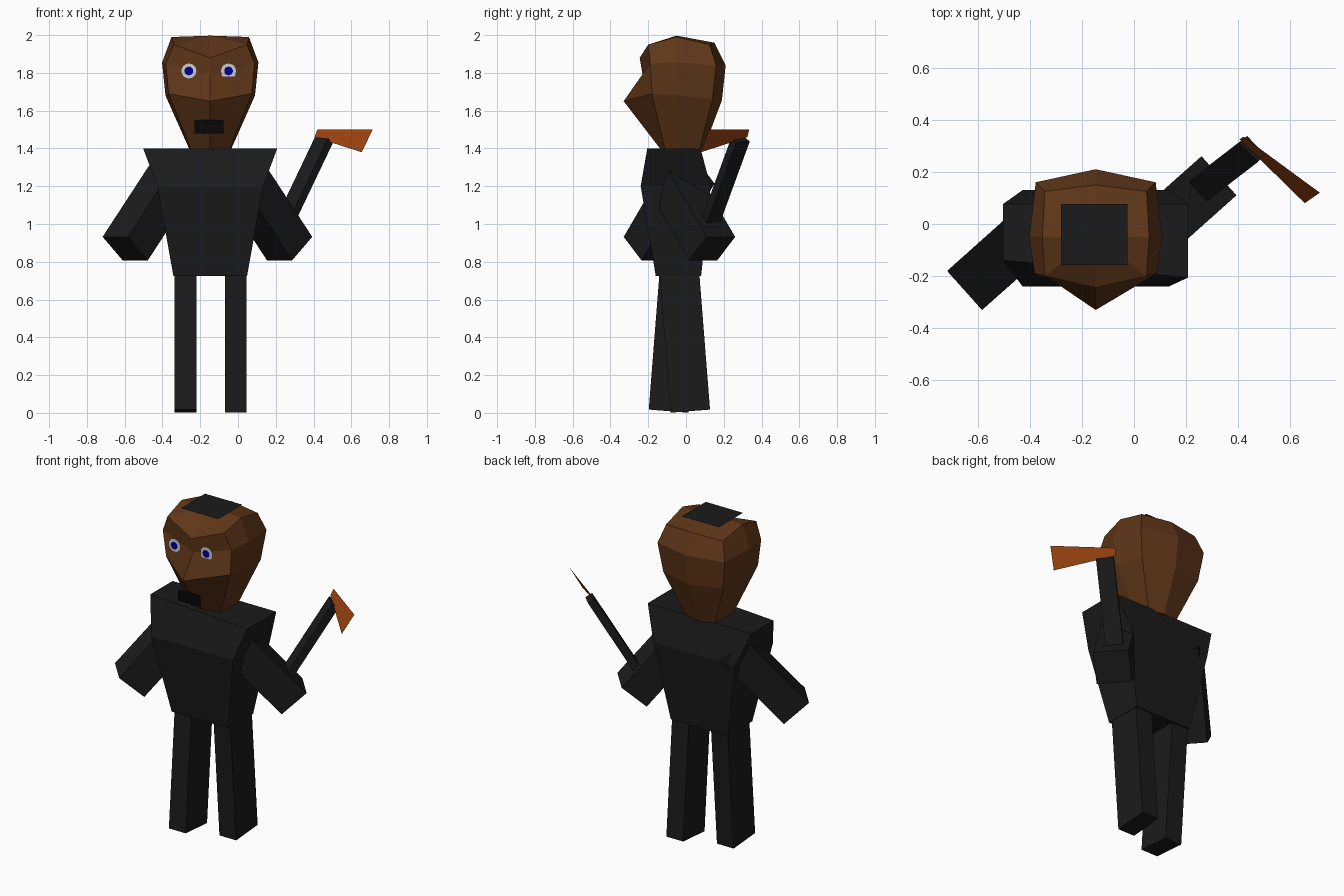
import bpy, bmesh
from math import radians, sin, cos, pi
from mathutils import Vector, Matrix

if "Cube" in bpy.data.objects:
    bpy.data.objects.remove(bpy.data.objects["Cube"])

CX = -0.147  # body centre line


def material(name, rgb):
    m = bpy.data.materials.new(name)
    m.diffuse_color = (*rgb, 1)
    m.use_nodes = True
    m.node_tree.nodes["Principled BSDF"].inputs["Base Color"].default_value = m.diffuse_color
    return m


DARK = material("dark_cloth", (0.011, 0.011, 0.011))
BLACK = material("black", (0.002, 0.002, 0.002))
SKIN = material("brown_skin", (0.115, 0.037, 0.009))
WHITE = material("eye_white", (0.6, 0.6, 0.6))
BLUE = material("iris_blue", (0.0, 0.0, 0.3))
RUST = material("rust", (0.33, 0.055, 0.005))


def finish(name, bm, mat):
    bmesh.ops.recalc_face_normals(bm, faces=bm.faces[:])
    me = bpy.data.meshes.new(name)
    bm.to_mesh(me)
    bm.free()
    me.materials.append(mat)
    ob = bpy.data.objects.new(name, me)
    bpy.context.collection.objects.link(ob)
    return ob


def loft(name, rings, mat, top=None):
    """Skin a stack of point rings; the top closes flat or to a point."""
    bm = bmesh.new()
    vs = [[bm.verts.new(p) for p in r] for r in rings]
    n = len(rings[0])
    for a, b in zip(vs, vs[1:]):
        for i in range(n):
            j = (i + 1) % n
            bm.faces.new((a[i], a[j], b[j], b[i]))
    bm.faces.new(vs[0][::-1])
    if top:
        t = bm.verts.new(top)
        for i in range(n):
            bm.faces.new((vs[-1][i], vs[-1][(i + 1) % n], t))
    else:
        bm.faces.new(vs[-1])
    return finish(name, bm, mat)


def bar(name, centre, u, v, length, mat):
    """Box whose end face is centred at centre with edges u, v; runs along u x v."""
    c, u, v = Vector(centre), Vector(u), Vector(v)
    w = u.cross(v).normalized() * length
    ring = [c + (u * a + v * b) / 2 for a, b in ((-1, -1), (1, -1), (1, 1), (-1, 1))]
    return loft(name, [ring, [p + w for p in ring]], mat)


def sheet(name, pts, mat):
    bm = bmesh.new()
    bm.faces.new([bm.verts.new(p) for p in pts])
    return finish(name, bm, mat)


def disc(name, x, y, z, r, mat):
    ring = [2 * pi * i / 20 for i in range(20)]
    return sheet(name, [(x + r * cos(a), y, z + r * sin(a)) for a in ring], mat)


# Torso: tapered box with a crease at chest height, one shoulder set back
torso = []
for z, hw, yf, yb in ((0.725, 0.195, -0.16, 0.08), (1.2, 0.28, -0.24, 0.13), (1.4, 0.355, -0.205, 0.077)):
    torso.append([(CX - hw, yf, z), (CX + hw, yf, z), (CX + hw, yb, z), (CX - hw, yb, z)])
torso[2][0] = (CX - 0.355, -0.14, 1.4)
loft("torso", torso, DARK)


# Head: eight-sided rings (front middle, corner, side, corner, back middle, mirrored)
def head_ring(fm, fc, s, bc, bk):
    half = [fc, s, bc]
    pts = [(0, *fm)] + half + [(0, *bk)] + [(-x, y, z) for x, y, z in half[::-1]]
    return [(CX + x, y, z) for x, y, z in pts]


head = [
    head_ring((-0.13, 1.39), (0.10, -0.11, 1.39), (0.108, -0.03, 1.39), (0.10, 0.07, 1.39), (0.09, 1.39)),
    head_ring((-0.33, 1.65), (0.22, -0.18, 1.69), (0.237, -0.04, 1.68), (0.205, 0.14, 1.66), (0.19, 1.655)),
    head_ring((-0.23, 1.79), (0.235, -0.19, 1.85), (0.255, -0.05, 1.855), (0.23, 0.16, 1.84), (0.21, 1.84)),
    head_ring((-0.245, 1.88), (0.195, -0.2, 1.95), (0.205, -0.05, 1.99), (0.195, 0.125, 1.95), (0.15, 1.96)),
]
loft("head", head, SKIN, top=(CX, -0.05, 1.997))

# Flat cap patch on top of the head
sheet("cap_patch", [(-0.28, -0.158, 2.0), (-0.025, -0.158, 2.0), (-0.025, 0.077, 2.0), (-0.28, 0.077, 2.0)], DARK)

# Eyes and mouth
for side, x, y in (("left", -0.26, -0.25), ("right", -0.05, -0.238)):
    disc(side + "_eye", x, y, 1.81, 0.042, WHITE)
    disc(side + "_iris", x, y - 0.004, 1.81, 0.023, BLUE)
sheet("mouth", [(-0.23, -0.257, 1.48), (-0.077, -0.257, 1.48), (-0.077, -0.257, 1.55), (-0.23, -0.257, 1.55)], BLACK)

# Legs in a slight stride
for side, x, ang in (("left", -0.278, -4.5), ("right", -0.012, 4.5)):
    a = radians(ang)
    foot = (x, -0.035 + 0.733 * sin(a), 0.74 - 0.733 * cos(a))
    bar(side + "_leg", foot, (0.115, 0, 0), (0, 0.21 * cos(a), 0.21 * sin(a)), 0.733, DARK)

# Arms: the right one is the left turned half way round the body axis
axis = Vector((-0.162, -0.035, 0))
hand = Vector((-0.597, -0.208, 0.87))
u, v = Vector((0.134, -0.15, 0)), Vector((0.106, 0.094, -0.124))
for side, s in (("left", 1), ("right", -1)):
    turn = Matrix.Diagonal((s, s, 1))
    bar(side + "_arm", axis + turn @ (hand - axis), turn @ u, turn @ v, 0.54, DARK)

# Hatchet handle and blade
low, high = Vector((0.243, 0.125, 1.0)), Vector((0.455, 0.288, 1.445))
d = (high - low).normalized()
wide = Vector((0.072, -0.069, 0))
wide -= d * wide.dot(d)
thin = d.cross(wide).normalized() * 0.045
bar("hatchet_handle", low, wide, thin, (high - low).length, DARK)
sheet("hatchet_blade", [(0.42, 0.335, 1.5), (0.713, 0.12, 1.5), (0.655, 0.08, 1.38), (0.405, 0.325, 1.46)], RUST)
